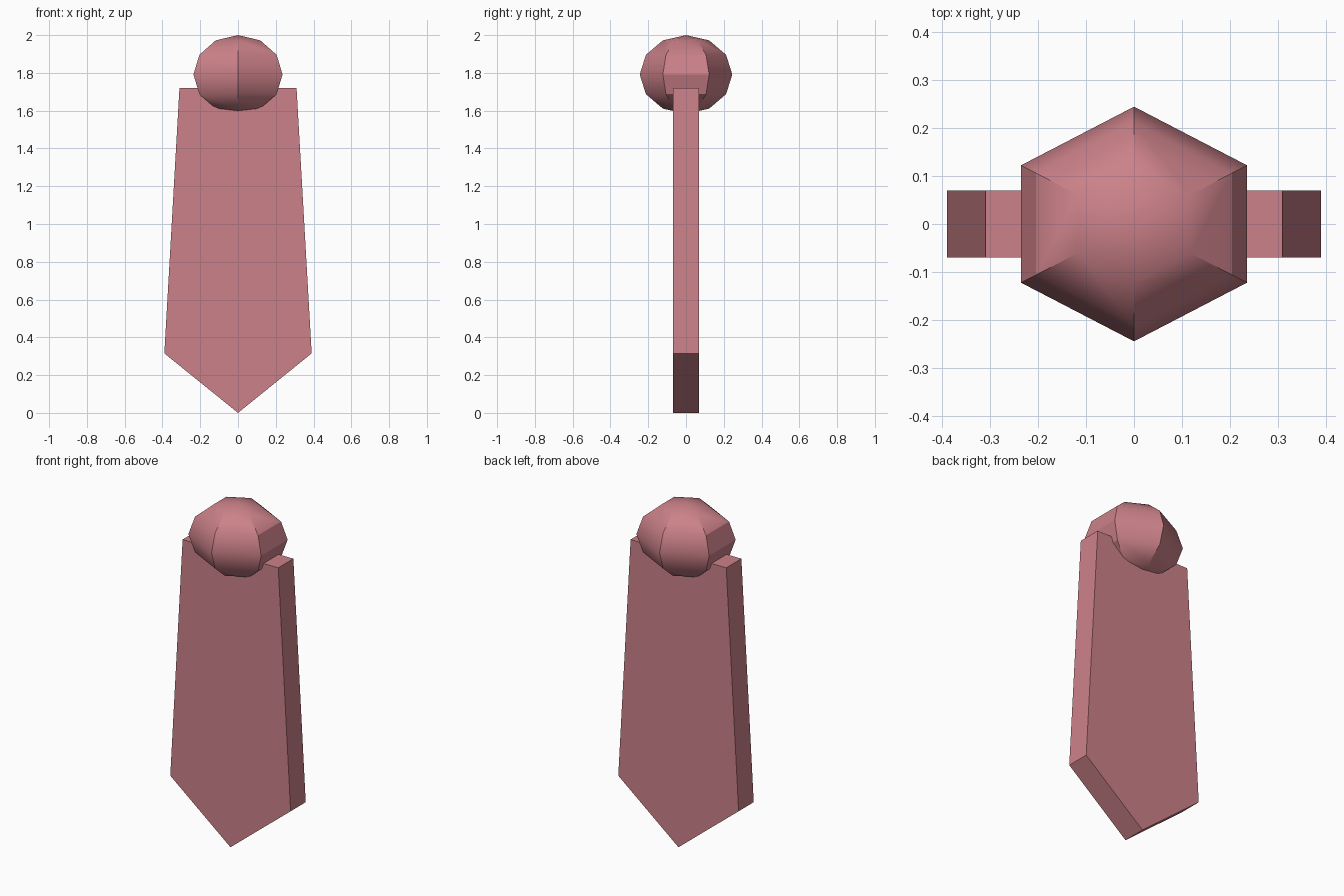
import bpy, bmesh, math
from mathutils import Matrix, Vector

if "Cube" in bpy.data.objects:
    bpy.data.objects.remove(bpy.data.objects["Cube"], do_unlink=True)

# Single dusty rose fabric colour
rose = bpy.data.materials.new("dusty_rose")
rose.use_nodes = True
colour = (0.60, 0.220, 0.250, 1.0)
rose.diffuse_color = colour
rose.node_tree.nodes["Principled BSDF"].inputs["Base Color"].default_value = colour


def make_object(name, bm):
    bmesh.ops.recalc_face_normals(bm, faces=bm.faces)
    mesh = bpy.data.meshes.new(name)
    bm.to_mesh(mesh)
    bm.free()
    mesh.materials.append(rose)
    obj = bpy.data.objects.new(name, mesh)
    bpy.context.collection.objects.link(obj)
    return obj


# Tie blade: flat pointed profile with thickness
HALF = 0.07
profile = [(0, 0), (0.39, 0.315), (0.31, 1.72), (-0.31, 1.72), (-0.39, 0.315)]
bm = bmesh.new()
face = bm.faces.new([bm.verts.new((x, -HALF, z)) for x, z in profile])
ext = bmesh.ops.extrude_face_region(bm, geom=[face], use_keep_orig=True)
moved = [g for g in ext["geom"] if isinstance(g, bmesh.types.BMVert)]
bmesh.ops.translate(bm, verts=moved, vec=(0, 2 * HALF, 0))
make_object("tie_blade", bm)

# Tie knot: half circle spun in six steps, then stretched
bm = bmesh.new()
arc = [bm.verts.new((0, math.sin(a), math.cos(a)))
       for a in (math.pi * i / 6 for i in range(7))]
edges = [bm.edges.new(pair) for pair in zip(arc, arc[1:])]
bmesh.ops.spin(bm, geom=arc + edges, cent=(0, 0, 0), axis=(0, 0, 1),
               angle=math.tau, steps=6, use_merge=False)
bmesh.ops.remove_doubles(bm, verts=bm.verts, dist=0.001)
bmesh.ops.transform(bm, verts=bm.verts,
                    matrix=Matrix.Translation((0, 0, 1.7915))
                    @ Matrix.Diagonal((0.2725, 0.245, 0.2085, 1)))
knot = make_object("tie_knot", bm)

# Soft across the rings, crisp along the ribs
bpy.ops.object.select_all(action="DESELECT")
knot.select_set(True)
bpy.context.view_layer.objects.active = knot
bpy.ops.object.shade_smooth_by_angle(angle=math.radians(31.5))
